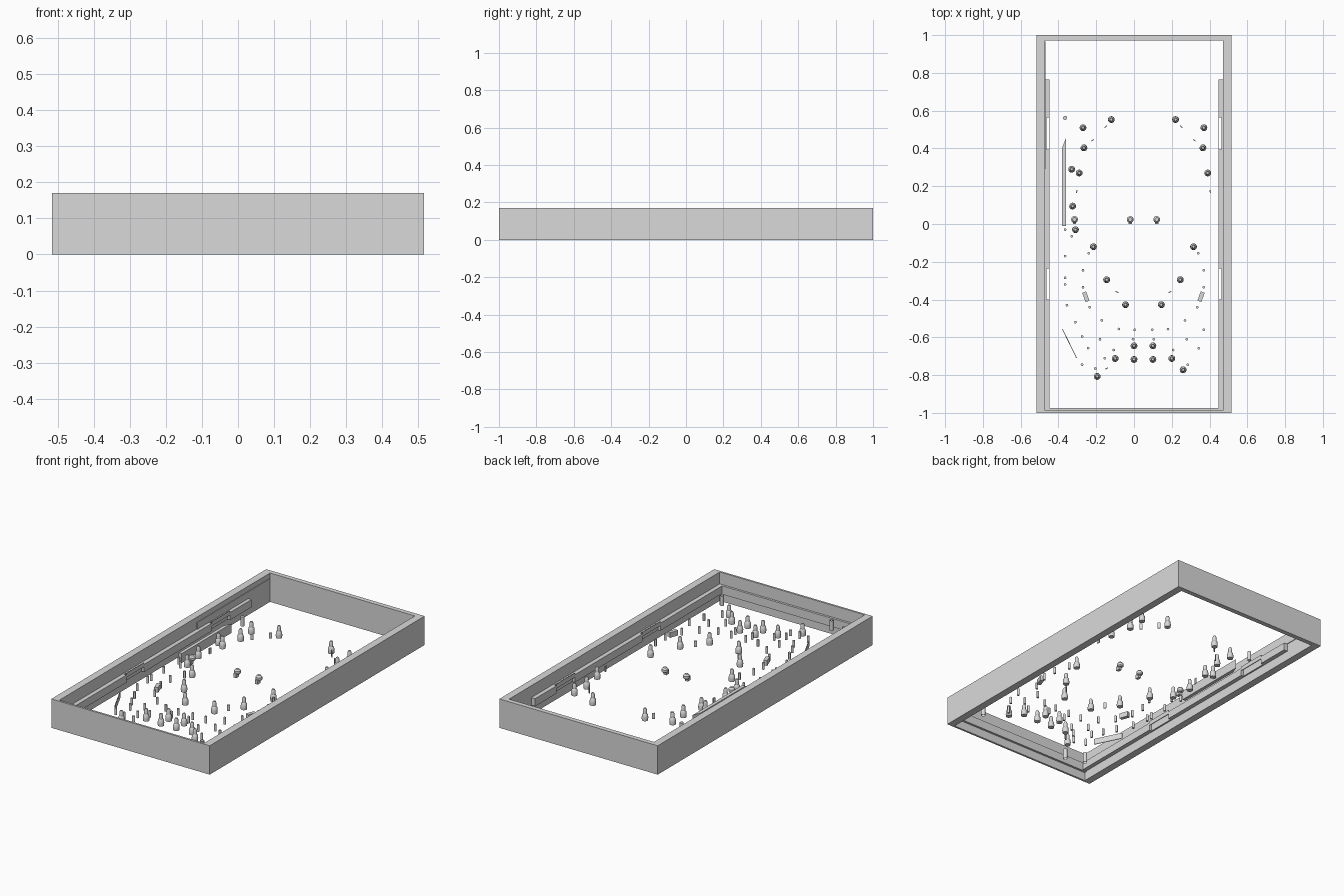
import bpy, bmesh, math
from mathutils import Matrix, Vector

old = bpy.data.objects.get("Cube")
if old:
    bpy.data.objects.remove(old, do_unlink=True)

AXIS = 0.05     # the playfield layout is symmetric about this x
FLOOR = 0.045   # height at which the playfield parts start


def material(name, colour):
    mat = bpy.data.materials.new(name)
    mat.use_nodes = True
    mat.diffuse_color = colour
    mat.node_tree.nodes["Principled BSDF"].inputs["Base Color"].default_value = colour
    return mat


GREY = material("light_grey", (0.7, 0.7, 0.7, 1))


def finish(name, bm):
    bmesh.ops.recalc_face_normals(bm, faces=bm.faces)
    mesh = bpy.data.meshes.new(name)
    bm.to_mesh(mesh)
    bm.free()
    mesh.materials.append(GREY)
    obj = bpy.data.objects.new(name, mesh)
    bpy.context.collection.objects.link(obj)
    return obj


def box(name, xs, ys, zs, turn=0):
    """Box between limits, optionally turned about its own vertical axis."""
    centre = Vector([sum(pair) / 2 for pair in (xs, ys, zs)])
    size = [abs(pair[1] - pair[0]) for pair in (xs, ys, zs)]
    bm = bmesh.new()
    bmesh.ops.create_cube(bm, size=1, matrix=Matrix.Translation(centre)
                          @ Matrix.Rotation(turn, 4, "Z") @ Matrix.Diagonal((*size, 1)))
    return finish(name, bm)


def block(name, x, y, width, length, zs, turn=0):
    return box(name, (x - width / 2, x + width / 2),
               (y - length / 2, y + length / 2), zs, turn)


def prism(name, outline, zs):
    """Flat outline in plan, extruded between two heights."""
    bm = bmesh.new()
    face = bm.faces.new([bm.verts.new((x, y, zs[0])) for x, y in outline])
    moved = bmesh.ops.extrude_face_region(bm, geom=[face])["geom"]
    bmesh.ops.translate(bm, vec=(0, 0, zs[1] - zs[0]),
                        verts=[v for v in moved if isinstance(v, bmesh.types.BMVert)])
    return finish(name, bm)


def turned(name, profile, places, sides, capped=True):
    """Lathe a (radius, height) profile at every place."""
    bm = bmesh.new()
    for x, y in places:
        rings = []
        for radius, z in profile:
            rings.append([bm.verts.new((x + radius * math.cos(math.tau * i / sides),
                                        y + radius * math.sin(math.tau * i / sides), z))
                          for i in range(sides)])
        for low, high in zip(rings, rings[1:]):
            for i in range(sides):
                j = (i + 1) % sides
                bm.faces.new((low[i], low[j], high[j], high[i]))
        if capped:
            bm.faces.new(rings[0][::-1])
            bm.faces.new(rings[-1])
    obj = finish(name, bm)
    for poly in obj.data.polygons:
        poly.use_smooth = len(poly.vertices) == 4
    obj.data.set_sharp_from_angle(angle=math.radians(35))
    return obj


def both(places):
    """Places plus their reflections across the layout axis."""
    return places + [(2 * AXIS - x, y) for x, y in places]


# Cabinet frame
W, IN, TOP = 0.516, 0.472, 0.17
for side, name in ((-1, "right"), (1, "left")):
    box(name + "_wall", (side * IN, side * W), (-1, 1), (0, TOP))
box("back_wall", (-IN, IN), (0.972, 1), (0, TOP))
box("front_wall", (-IN, IN), (-1, -0.988), (0, TOP))
box("front_ledge", (-IN, IN), (-0.988, -0.975), (0.05, 0.1))

# Side rails, narrowed at two notches that hold a raised plate
RAIL = (0.055, 0.1)
FACE, NOTCH = 0.447, 0.463
for side, name in ((-1, "right"), (1, "left")):
    outline = [(IN, -0.975), (FACE, -0.975)]
    for start, end in ((-0.4, -0.235), (0.395, 0.565)):
        outline += [(FACE, start), (NOTCH, start), (NOTCH, end), (FACE, end)]
        box(name + "_notch_lip", (side * FACE, side * (FACE + 0.003)),
            (start, end), (0.085, 0.11))
    outline += [(FACE, 0.765), (IN, 0.765)]
    prism(name + "_rail", [(side * x, y) for x, y in outline], RAIL)
box("wall_strip", (-IN, -IN + 0.004), (0.29, 0.965), (0.1, 0.14))

# Lane divider with a slanted end, and a thin lane guide
prism("lane_divider", [(-0.38, -0.01), (-0.36, -0.01), (-0.36, 0.455), (-0.38, 0.405)],
      (FLOOR, 0.1))
block("lane_guide", -0.342, -0.632, 0.004, 0.172, (FLOOR, 0.08), math.radians(26))

# Large stepped posts
pairs = [(-0.12, 0.553), (-0.27, 0.51), (-0.265, 0.403), (-0.29, 0.27),
         (-0.215, -0.12), (-0.145, -0.295), (-0.045, -0.427),
         (0, -0.645), (0, -0.717), (-0.1, -0.712)]
singles = [(-0.33, 0.29), (-0.325, 0.095), (-0.31, -0.03), (-0.195, -0.807), (0.26, -0.772)]
turned("large_post", [(0.017, FLOOR), (0.018, 0.06), (0.016, 0.078), (0.011, 0.085),
                      (0.011, 0.105), (0.007, 0.115)], both(pairs) + singles, 16)

# Small plain posts
pairs = [(-0.27, -0.245), (-0.27, -0.335), (-0.24, -0.155), (-0.235, -0.44),
         (-0.17, -0.51), (-0.08, -0.556), (0.003, -0.56), (-0.005, -0.61),
         (-0.18, -0.61), (-0.243, -0.657), (-0.107, -0.667)]
singles = [(-0.365, -0.03), (-0.33, -0.065), (-0.365, -0.17), (-0.365, -0.285),
           (-0.365, -0.32), (-0.355, -0.43), (-0.31, -0.52), (-0.275, -0.595),
           (-0.275, -0.745), (-0.205, -0.765), (-0.155, -0.71),
           (0.37, -0.56), (0.285, -0.745)]
turned("small_post", [(0.007, FLOOR), (0.007, 0.085)], both(pairs) + singles, 12)
turned("lane_post", [(0.011, FLOOR), (0.011, 0.1)], [(-0.365, 0.562)], 16)
turned("front_tube", [(0.012, 0.05), (0.012, 0.11)],
       [(0.37, -0.863), (-0.29, -0.94), (-0.4, -0.9)], 12, capped=False)

# Standing targets: a rounded head over a tapered foot
targets = [(-0.315, 0.02), (-0.02, 0.02), (0.12, 0.02)]
turned("target_head", [(0.012, 0.06), (0.018, 0.066), (0.018, 0.08), (0.01, 0.09)],
       [(x, y + 0.004) for x, y in targets], 16)
for x, y in targets:
    block("target_foot", x, y - 0.008, 0.018, 0.026, (FLOOR, 0.07))

# Angled kicker blocks and thin switch plates, mirrored across the layout axis
for side in (-1, 1):
    block("kicker_block", AXIS + side * 0.305, -0.385, 0.022, 0.052,
          (0.055, 0.085), -side * math.radians(20))
    for offset, y, angle in ((0.2, 0.515, -40), (0.27, 0.443, -40),
                             (0.353, 0.172, -80), (0.14, -0.36, 30)):
        block("switch_plate", AXIS + side * offset, y, 0.016, 0.005,
              (FLOOR, 0.08), side * math.radians(angle))
block("switch_plate", -0.145, -0.765, 0.016, 0.005, (FLOOR, 0.08), math.radians(30))
